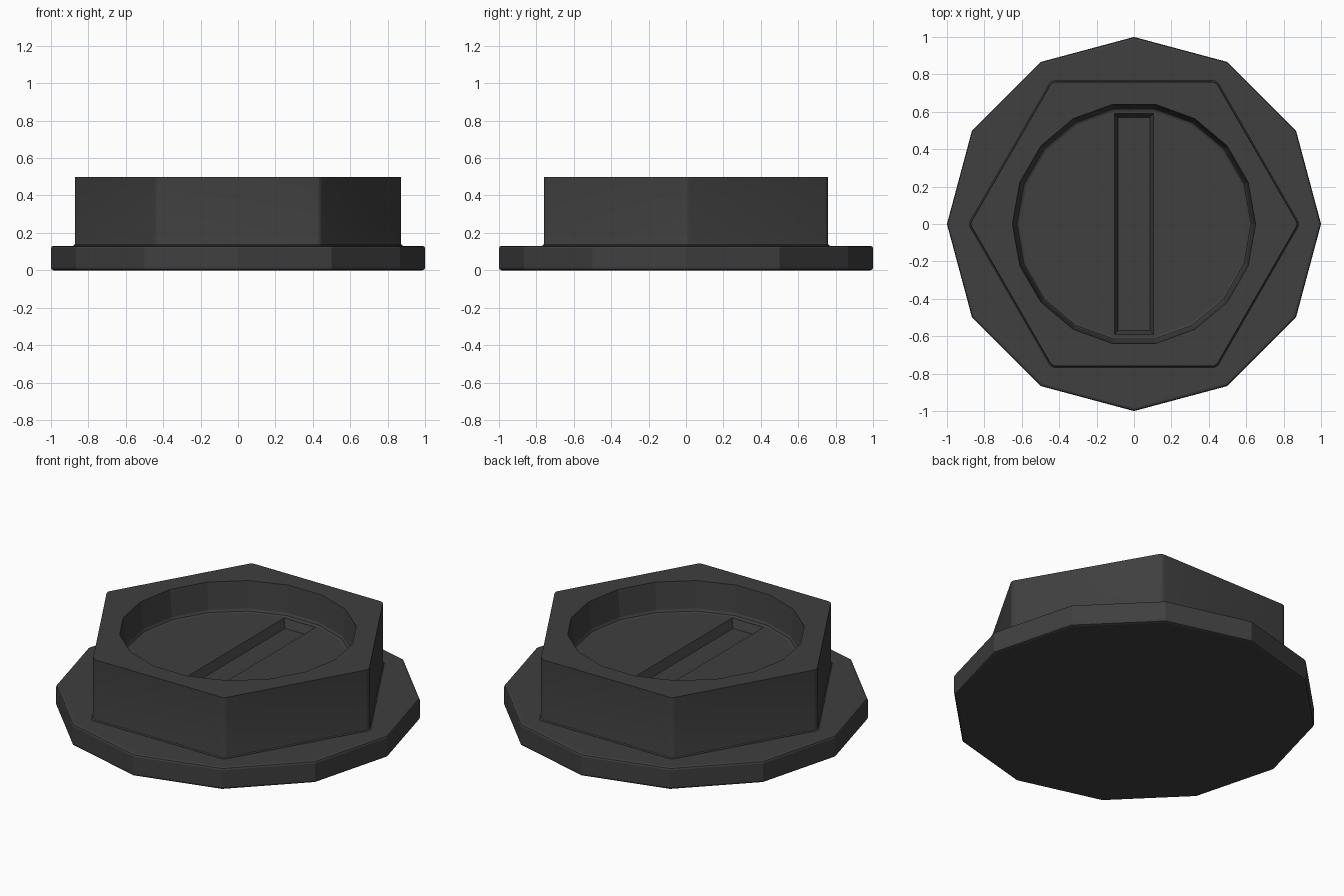
import bpy, bmesh
from math import sin, cos, radians, pi

if "Cube" in bpy.data.objects:
    bpy.data.objects.remove(bpy.data.objects["Cube"])


def ngon(n, r, z):
    """Regular polygon ring with a vertex on +x."""
    return [(r * cos(2 * pi * i / n), r * sin(2 * pi * i / n), z) for i in range(n)]


def rounded_hex(apothem, fillet, z, steps=4):
    """Hexagon ring whose six corners are small arcs."""
    d = (apothem - fillet) / cos(radians(30))
    pts = []
    for k in range(6):
        c = radians(60 * k)
        for s in range(steps + 1):
            a = c + radians(-30 + 60 * s / steps)
            pts.append((d * cos(c) + fillet * cos(a), d * sin(c) + fillet * sin(a), z))
    return pts


def rect(hx, hy, z):
    return [(hx, -hy, z), (hx, hy, z), (-hx, hy, z), (-hx, -hy, z)]


def loft(name, rings):
    """Closed solid through matching rings, listed bottom to top."""
    bm = bmesh.new()
    loops = [[bm.verts.new(p) for p in ring] for ring in rings]
    n = len(loops[0])
    for a, b in zip(loops, loops[1:]):
        for i in range(n):
            j = (i + 1) % n
            bm.faces.new((a[i], a[j], b[j], b[i]))
    bm.faces.new(loops[0][::-1])
    bm.faces.new(loops[-1])
    mesh = bpy.data.meshes.new(name)
    bm.to_mesh(mesh)
    bm.free()
    ob = bpy.data.objects.new(name, mesh)
    bpy.context.collection.objects.link(ob)
    return ob


def cut(target, cutter):
    cutter.hide_render = True
    cutter.display_type = 'WIRE'
    mod = target.modifiers.new(cutter.name, 'BOOLEAN')
    mod.operation = 'DIFFERENCE'
    mod.solver = 'EXACT'
    mod.object = cutter
    bpy.context.view_layer.objects.active = target
    bpy.ops.object.modifier_apply(modifier=mod.name)
    bpy.data.objects.remove(cutter)


dark = bpy.data.materials.new("dark_plastic")
dark.diffuse_color = (0.05, 0.05, 0.05, 1)
dark.use_nodes = True
dark.node_tree.nodes["Principled BSDF"].inputs["Base Color"].default_value = dark.diffuse_color

# Twelve-sided base flange with softened rims
flange = loft("flange", [ngon(12, r, z) for r, z in
                         [(0.985, 0), (0.996, 0.004), (1, 0.015),
                          (1, 0.118), (0.996, 0.127), (0.985, 0.131)]])

# Hexagonal head with a tiny fillet at its foot
head = loft("hex_head", [rounded_hex(a, 0.035, z) for a, z in
                         [(0.767, 0.12), (0.767, 0.133), (0.761, 0.138),
                          (0.759, 0.146), (0.759, 0.498)]])

# Eighteen-sided recess with a softened floor edge
cut(head, loft("recess_cutter", [ngon(18, r, z) for r, z in
                                 [(0.612, 0.32), (0.625, 0.325), (0.632, 0.338),
                                  (0.65, 0.498), (0.66, 0.587)]]))

# Driver slot across the recess floor
cut(head, loft("slot_cutter", [rect(hx, hy, z) for hx, hy, z in
                               [(0.085, 0.57, 0.27), (0.105, 0.59, 0.32),
                                (0.105, 0.59, 0.36)]]))

for ob in (flange, head):
    ob.data.materials.clear()
    ob.data.materials.append(dark)
    bpy.ops.object.select_all(action='DESELECT')
    ob.select_set(True)
    bpy.context.view_layer.objects.active = ob
    bpy.ops.object.shade_smooth_by_angle(angle=radians(16))
